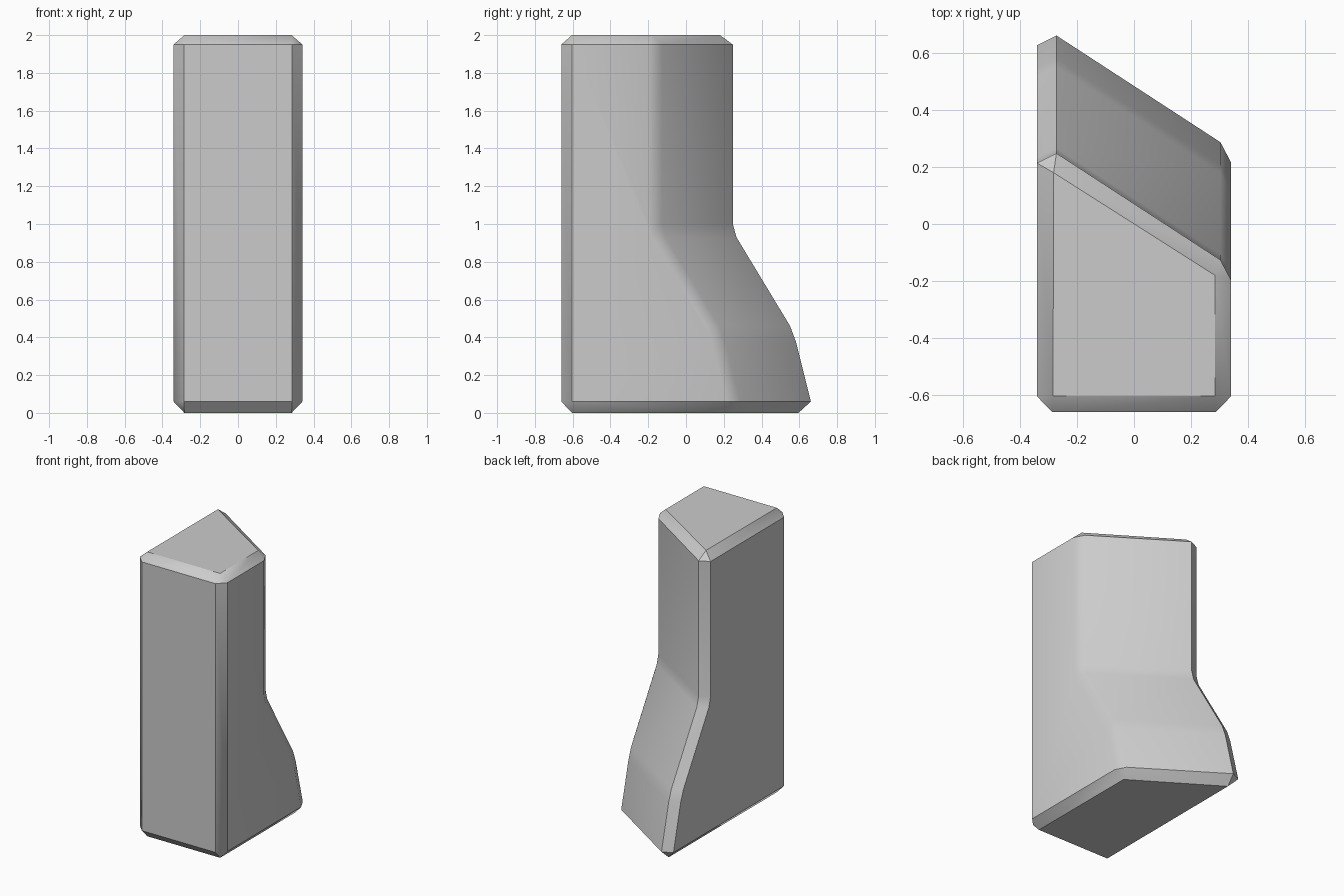
import bpy, bmesh

if "Cube" in bpy.data.objects:
    bpy.data.objects.remove(bpy.data.objects["Cube"])

# Back profile: (height, backward shift of the slanted rear face)
PROFILE = [(0.06, 0.413), (0.38, 0.333), (0.46, 0.303),
           (0.93, 0.019), (1.0, 0.0), (1.95, 0.0)]
# Rear corners of the bevelled section, before the shift
REAR = [(0.341, -0.198), (0.303, -0.126), (-0.272, 0.248), (-0.341, 0.214)]
FRONT = [(-0.341, -0.604), (-0.286, -0.66), (0.286, -0.66), (0.341, -0.604)]

bm = bmesh.new()


def section(z, shift):
    pts = FRONT + [(x, y + shift) for x, y in REAR]
    return [bm.verts.new((x, y, z)) for x, y in pts]


def cap(ring, z, shift):
    # Inset end face joined to the ring by chamfers and corner triangles
    pts = [(-0.284, -0.604), (0.284, -0.604),
           (0.284, -0.18 + shift), (-0.282, 0.18 + shift)]
    q = [bm.verts.new((x, y, z)) for x, y in pts]
    bm.faces.new(q)
    for i in range(4):
        a, b, c = (ring[(2 * i + k) % 8] for k in range(3))
        bm.faces.new((a, b, q[i]))
        bm.faces.new((b, c, q[(i + 1) % 4], q[i]))


# Body walls
rings = [section(z, s) for z, s in PROFILE]
for lo, hi in zip(rings, rings[1:]):
    for i in range(8):
        j = (i + 1) % 8
        bm.faces.new((lo[i], lo[j], hi[j], hi[i]))

# Chamfered bottom and top
cap(rings[0], 0.0, 0.415)
cap(rings[-1], 2.0, 0.0)

bmesh.ops.recalc_face_normals(bm, faces=bm.faces)
# Merge the flat side walls and front chamfers into single faces
bmesh.ops.dissolve_limit(bm, angle_limit=0.01, verts=bm.verts, edges=bm.edges)
mesh = bpy.data.meshes.new("stone_pillar")
bm.to_mesh(mesh)
bm.free()
pillar = bpy.data.objects.new("stone_pillar", mesh)
bpy.context.collection.objects.link(pillar)

# Soft rear bends, crisp chamfers
bpy.context.view_layer.objects.active = pillar
pillar.select_set(True)
bpy.ops.object.shade_smooth_by_angle(angle=0.62)
